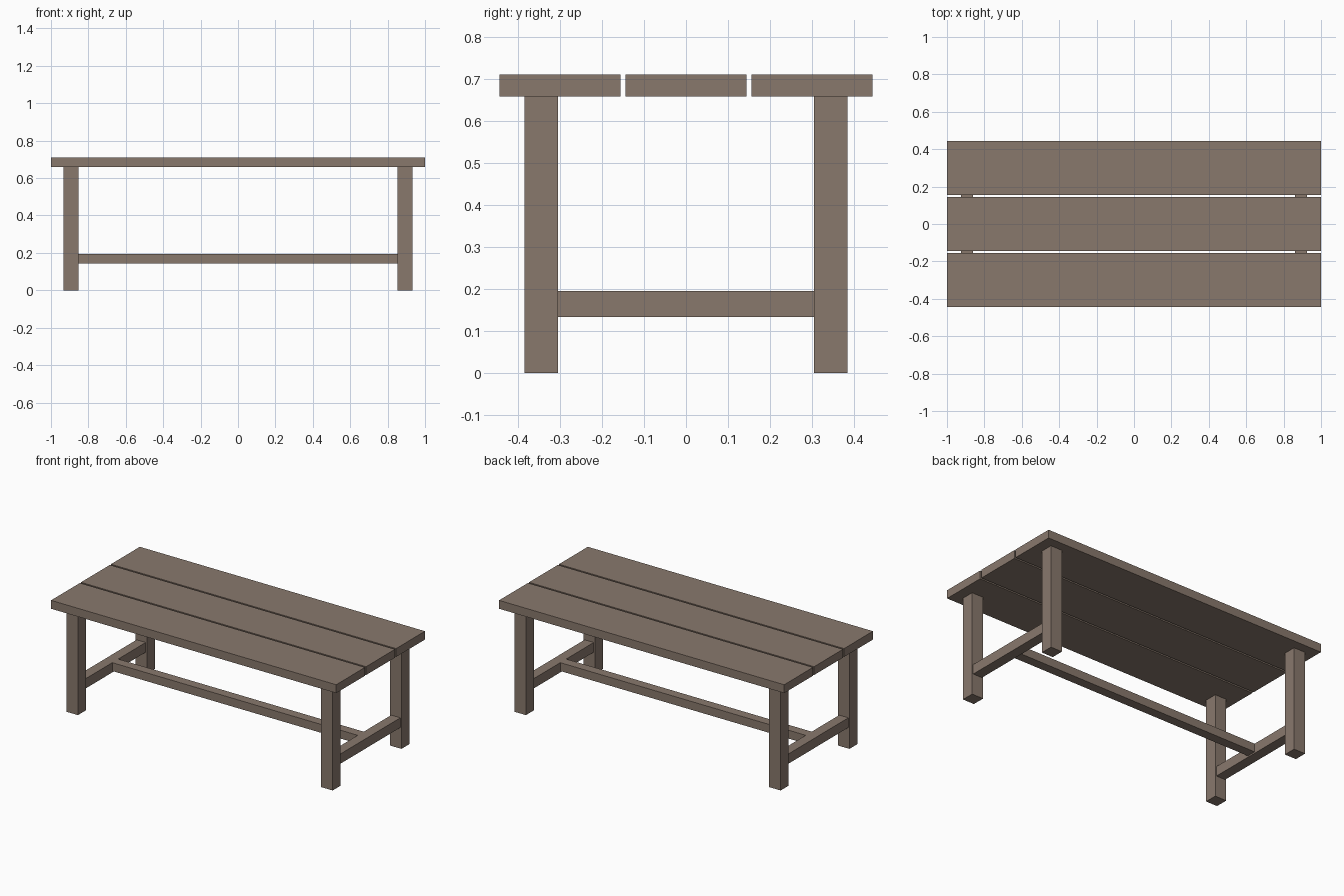
import bpy

cube = bpy.data.objects.get("Cube")
if cube:
    bpy.data.objects.remove(cube, do_unlink=True)

# Single wood colour
wood = bpy.data.materials.new("taupe_wood")
wood.use_nodes = True
colour = (0.25, 0.19, 0.152, 1)
wood.diffuse_color = colour
wood.node_tree.nodes["Principled BSDF"].inputs["Base Color"].default_value = colour


def beam(name, centre, size):
    """Add a flat-sided wooden beam with its scale applied."""
    bpy.ops.mesh.primitive_cube_add(size=1, location=centre)
    obj = bpy.context.object
    obj.name = name
    for v in obj.data.vertices:
        v.co = [c * s for c, s in zip(v.co, size)]
    obj.data.materials.append(wood)
    return obj


HEIGHT, TOP_THICK = 0.711, 0.053
LEG_HEIGHT = HEIGHT - TOP_THICK
LEG, LEG_X, LEG_Y = 0.08, 0.893, 0.345
RAIL_TOP, RAIL_HEIGHT, RAIL_WIDTH = 0.195, 0.062, 0.064

# Table top: three planks with narrow gaps
for name, y in (("front", -0.3), ("middle", 0), ("back", 0.3)):
    beam(name + "_plank", (0, y, HEIGHT - TOP_THICK / 2), (2, 0.289, TOP_THICK))

# Legs and the end rails that join each pair
for side, sx in (("right", -1), ("left", 1)):
    for end, sy in (("front", -1), ("back", 1)):
        beam(f"{end}_{side}_leg", (sx * LEG_X, sy * LEG_Y, LEG_HEIGHT / 2),
             (LEG, LEG, LEG_HEIGHT))
    beam(side + "_end_rail", (sx * LEG_X, 0, RAIL_TOP - RAIL_HEIGHT / 2),
         (RAIL_WIDTH, 2 * LEG_Y - LEG, RAIL_HEIGHT))
    # Crosspiece under the planks
    # (top edges of the legs carry the planks directly, so none is needed)

# Long stretcher between the end rails
beam("long_stretcher", (0, 0, RAIL_TOP - TOP_THICK / 2),
     (2 * LEG_X - RAIL_WIDTH, 0.06, TOP_THICK))
